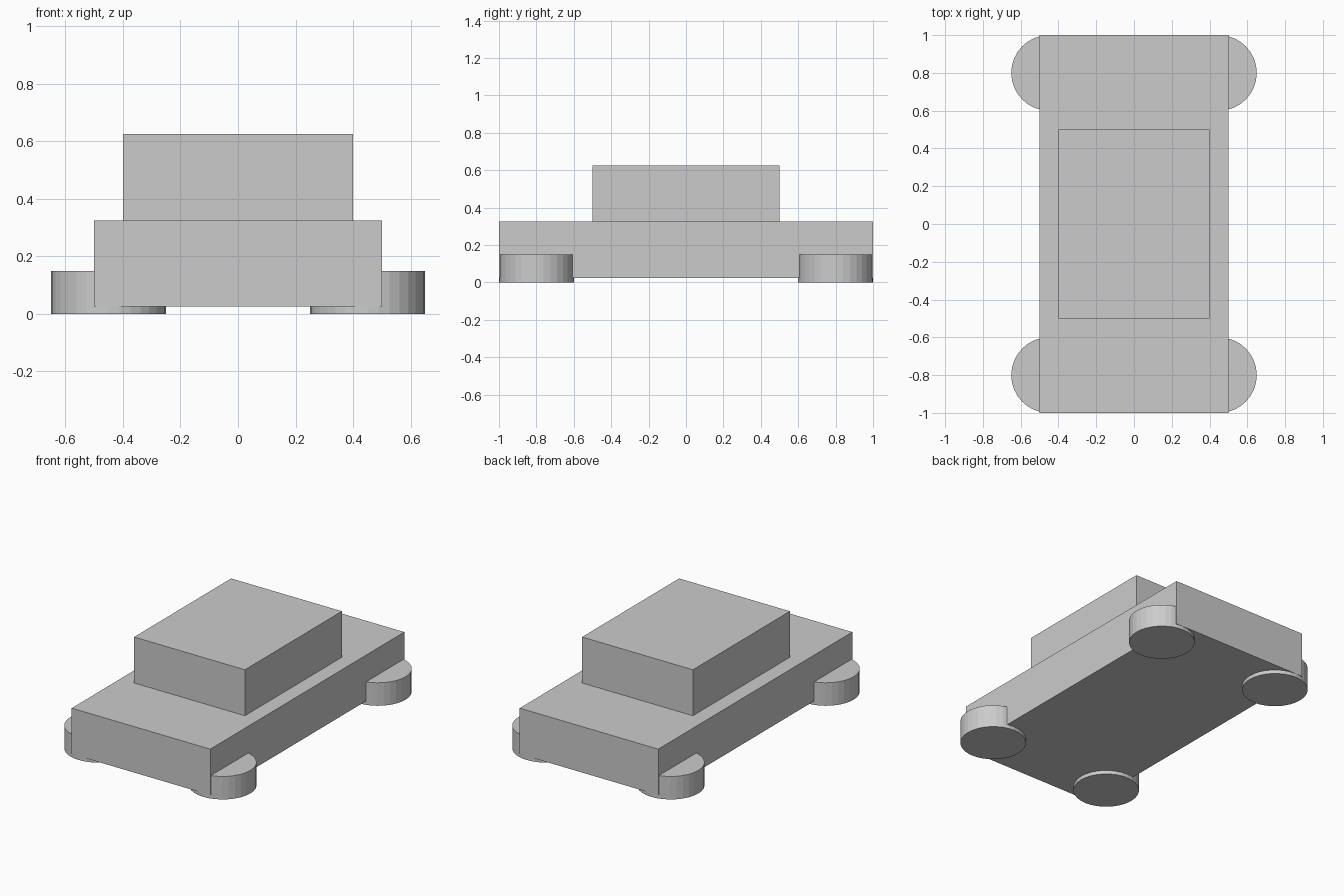
import bpy

if "Cube" in bpy.data.objects:
    bpy.data.objects.remove(bpy.data.objects["Cube"])


def box(name, size, location):
    bpy.ops.mesh.primitive_cube_add(size=1, location=location)
    obj = bpy.context.object
    obj.name = name
    obj.scale = size
    bpy.ops.object.transform_apply(location=False, rotation=False, scale=True)
    return obj


def wheel(name, x, y):
    bpy.ops.mesh.primitive_cylinder_add(
        vertices=32, radius=0.2, depth=0.15, location=(x, y, 0.075))
    bpy.context.object.name = name


# Main body and cabin
box("body", (1.0, 2.0, 0.3), (0, 0, 0.175))
box("cabin", (0.8, 1.0, 0.3), (0, 0, 0.475))

# Four flat-lying wheels, partly sunk into the body corners
for end, y in (("front", -0.8), ("back", 0.8)):
    for side, x in (("left", -0.45), ("right", 0.45)):
        wheel(f"{end}_{side}_wheel", x, y)
